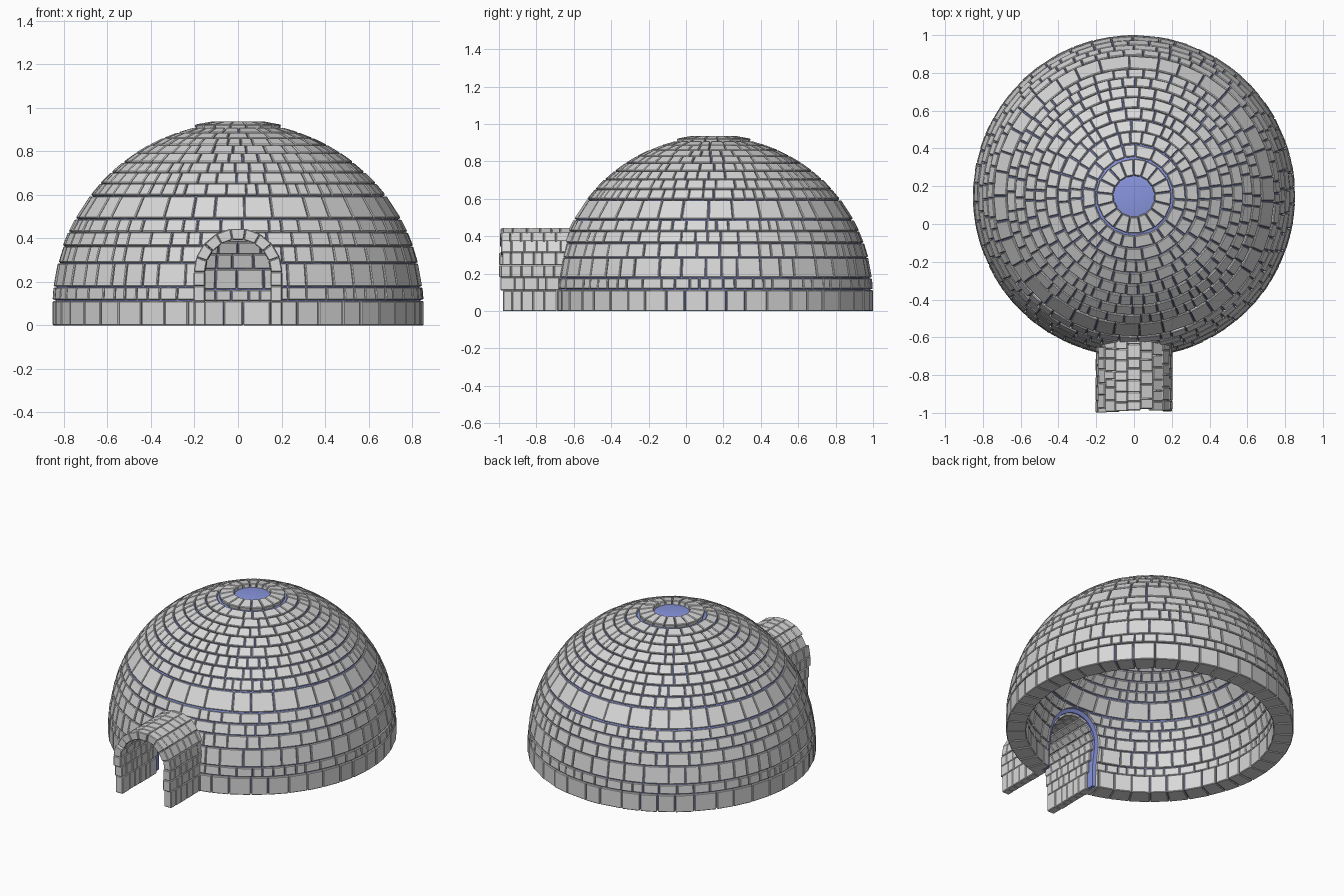
import bpy, bmesh, math, random
from math import sin, cos, pi, radians

random.seed(7)
if "Cube" in bpy.data.objects:
    bpy.data.objects.remove(bpy.data.objects["Cube"])

CY, CZ, R = 0.147, 0.08, 0.853      # dome centre and outer radius
R_IN = 0.735                        # inner face of the blocks
ARCH_Z = 0.245                      # springing height of the entrance arch


def material(name, color):
    m = bpy.data.materials.new(name)
    m.use_nodes = True
    m.diffuse_color = (*color, 1)
    m.node_tree.nodes["Principled BSDF"].inputs["Base Color"].default_value = (*color, 1)
    return m


stone = material("pale grey block", (0.69, 0.69, 0.69))
mortar = material("blue mortar", (0.25, 0.30, 0.73))


def make_object(name, bm, mat=None):
    bmesh.ops.recalc_face_normals(bm, faces=bm.faces)
    me = bpy.data.meshes.new(name)
    bm.to_mesh(me)
    bm.free()
    ob = bpy.data.objects.new(name, me)
    bpy.context.collection.objects.link(ob)
    if mat:
        me.materials.append(mat)
    return ob


def loft(bm, a, b):
    """Solid between two matching outlines."""
    va, vb = [bm.verts.new(p) for p in a], [bm.verts.new(p) for p in b]
    n = len(va)
    bm.faces.new(va)
    bm.faces.new(vb[::-1])
    for i in range(n):
        j = (i + 1) % n
        bm.faces.new((va[i], vb[i], vb[j], va[j]))


def splits(start, end, low, high):
    """Random division of a span into pieces between low and high."""
    sizes = []
    while sum(sizes) < end - start:
        sizes.append(random.uniform(low, high))
    scale = (end - start) / sum(sizes)
    cuts = [start]
    for s in sizes:
        cuts.append(cuts[-1] + s * scale)
    return list(zip(cuts, cuts[1:]))


def arch_outline(half, y):
    pts = [(half, y, -0.1)]
    for i in range(17):
        a = pi * i / 16
        pts.append((half * cos(a), y, ARCH_Z + half * sin(a)))
    return pts + [(-half, y, -0.1)]


def cut_doorway(ob, half):
    bm = bmesh.new()
    loft(bm, arch_outline(half, -1.2), arch_outline(half, -0.3))
    cutter = make_object("doorway_cutter", bm)
    cutter.hide_render = True
    cutter.hide_viewport = True
    cutter.display_type = 'WIRE'
    mod = ob.modifiers.new("doorway", 'BOOLEAN')
    mod.object = cutter
    mod.operation = 'DIFFERENCE'
    mod.solver = 'EXACT'


def add_bevel(ob, width):
    mod = ob.modifiers.new("worn edges", 'BEVEL')
    mod.width = width
    mod.segments = 1
    mod.limit_method = 'NONE'


def ring_of_blocks(bm, section, low, high, radius):
    """Ring of blocks with the (radius, height) cross-section."""
    turn = random.uniform(0, 1)
    for a, b in splits(turn, turn + 2 * pi, low / radius, high / radius):
        gap = random.uniform(0.0008, 0.0035) / radius
        push = random.uniform(-0.002, 0.002)
        ends = [[((r + push) * sin(t), CY - (r + push) * cos(t), z) for r, z in section]
                for t in (a + gap, b - gap)]
        loft(bm, *ends)


def sphere_section(p0, p1, inner=R_IN, outer=R):
    return [(r * cos(p), CZ + r * sin(p))
            for r, p in ((inner, p0), (outer, p0), (outer, p1), (inner, p1))]


# Dome: straight base course, then curved courses up to the crown
bm = bmesh.new()
base = [(R_IN, 0), (R, 0), (R, 0.112), (R_IN, 0.112)]
ring_of_blocks(bm, base, 0.10, 0.15, R)

courses = [(0.118, 0.175, 0.05, 0.11), (0.180, 0.285, 0.08, 0.16),
           (0.289, 0.363, 0.06, 0.14), (0.367, 0.427, 0.06, 0.13),
           (0.431, 0.487, 0.05, 0.13), (0.494, 0.594, 0.10, 0.18)]
for z0, z1, low, high in courses:
    p0, p1 = (math.asin((z - CZ) / R) for z in (z0, z1))
    ring_of_blocks(bm, sphere_section(p0, p1), low, high, R * cos(p0))

step = radians(4.8)
for i in range(8):
    p0 = radians(37.6) + i * step
    ring_of_blocks(bm, sphere_section(p0, p0 + step * 0.93), 0.05, 0.11, R * cos(p0))

# Raised crown ring around the smoke hole
crown = sphere_section(radians(76.7), radians(82.6), R_IN, R + 0.012)
ring_of_blocks(bm, crown, 0.07, 0.08, 0.19)
dome = make_object("dome_blocks", bm, stone)
add_bevel(dome, 0.004)
cut_doorway(dome, 0.187)

# Mortar: closed shell hidden within the block thickness
bm = bmesh.new()
profile = []
for r, order in ((R - 0.013, 1), (R_IN + 0.012, -1)):
    arc = [(r, 0.006)] + [(r * cos(i * pi / 48), CZ + r * sin(i * pi / 48)) for i in range(25)]
    profile += arc[::order]
verts = [bm.verts.new((max(r, 0), CY, z)) for r, z in profile]
edges = [bm.edges.new((v, verts[(i + 1) % len(verts)])) for i, v in enumerate(verts)
         if i != len(profile) // 2 - 1]
bmesh.ops.spin(bm, geom=verts + edges, cent=(0, CY, 0), axis=(0, 0, 1),
               angle=2 * pi, steps=80, use_duplicate=False)
bmesh.ops.remove_doubles(bm, verts=bm.verts, dist=0.0005)
shell = make_object("mortar_shell", bm, mortar)
cut_doorway(shell, 0.165)

# Entrance tunnel: rows of small blocks following the arch
ARCH_BLOCKS = 9
stations = [(1, 0, z) for z in (0, 0.11, 0.18)]
stations += [(cos(pi * i / ARCH_BLOCKS), sin(pi * i / ARCH_BLOCKS), ARCH_Z)
             for i in range(ARCH_BLOCKS + 1)]
stations += [(-1, 0, z) for z in (0.18, 0.11, 0)]
INNER, OUTER = 0.15, 0.202


def at(station, r):
    return (station[0] * r, station[2] + station[1] * r)


bm = bmesh.new()
for s, t in zip(stations, stations[1:]):
    quad = [at(s, INNER), at(s, OUTER), at(t, OUTER), at(t, INNER)]
    mx, mz = (sum(q[k] for q in quad) / 4 for k in (0, 1))
    quad = [(mx + (x - mx) * 0.99, mz + (z - mz) * 0.99 if z > 0 else z) for x, z in quad]
    back = -0.625 + 0.3 * max(0, mz - 0.1)
    for y0, y1 in splits(-random.uniform(0.975, 1.0), back, 0.045, 0.08):
        push = 1 + random.uniform(-0.015, 0.015)
        loft(bm, *[[(x * push, y, z) for x, z in quad] for y in (y0 + 0.0005, y1 - 0.0005)])
tunnel = make_object("entrance_tunnel", bm, stone)
add_bevel(tunnel, 0.004)

# Smooth mortar, flat faceted blocks
bpy.ops.object.select_all(action='DESELECT')
shell.select_set(True)
bpy.context.view_layer.objects.active = shell
bpy.ops.object.shade_smooth_by_angle(angle=radians(30))
